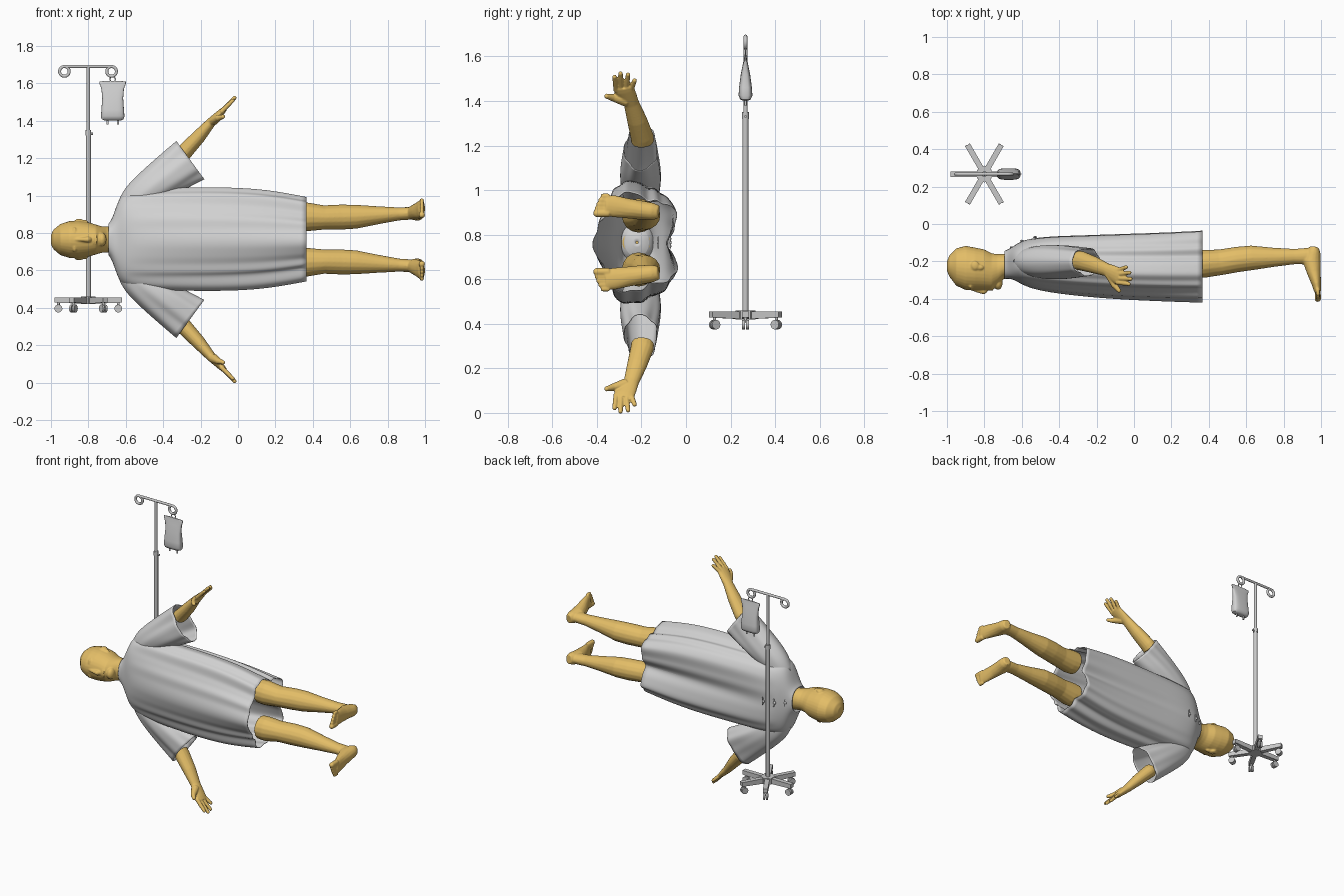
import bpy, bmesh
from math import sin, cos, pi, radians, exp
from mathutils import Vector, Matrix

if "Cube" in bpy.data.objects:
    bpy.data.objects.remove(bpy.data.objects["Cube"])

MID = 0.765          # height of the body's plane of symmetry


def material(name, rgb):
    m = bpy.data.materials.new(name)
    m.use_nodes = True
    m.diffuse_color = (*rgb, 1)
    m.node_tree.nodes["Principled BSDF"].inputs["Base Color"].default_value = (*rgb, 1)
    return m


SKIN = material("skin", (0.77, 0.51, 0.135))
CLOTH = material("cloth grey", (0.64, 0.64, 0.64))
METAL = material("metal grey", (0.58, 0.58, 0.58))


def finish(name, bm, mat, z=0.0):
    bmesh.ops.recalc_face_normals(bm, faces=bm.faces)
    me = bpy.data.meshes.new(name)
    bm.to_mesh(me)
    bm.free()
    me.shade_smooth()
    me.set_sharp_from_angle(angle=radians(40))
    me.materials.append(mat)
    ob = bpy.data.objects.new(name, me)
    bpy.context.collection.objects.link(ob)
    ob.location.z = z
    return ob


def power(v, p):
    return abs(v) ** p * (1 if v >= 0 else -1)


def loft(bm, rings, n=20, fold=None, caps=True, p=1.0):
    """Skin rings given as (centre, u axis, v axis); fold scales the radius."""
    rows = []
    for i, (c, u, v) in enumerate(rings):
        row = []
        for k in range(n):
            a = 2 * pi * k / n
            f = 1 + (fold(a, i / (len(rings) - 1)) if fold else 0)
            row.append(bm.verts.new(c + (u * power(cos(a), p) + v * power(sin(a), p)) * f))
        rows.append(row)
    for r, s in zip(rows, rows[1:]):
        for k in range(n):
            bm.faces.new((r[k], r[(k + 1) % n], s[(k + 1) % n], s[k]))
    if caps:
        bm.faces.new(rows[0])
        bm.faces.new(rows[-1])


def limb(bm, pts, ref=(0, 1, 0), n=16):
    """Tube along points (x, y, z, radius along ref, other radius)."""
    cs = [Vector(q[:3]) for q in pts]
    rings = []
    for i, q in enumerate(pts):
        t = (cs[min(i + 1, len(cs) - 1)] - cs[max(i - 1, 0)]).normalized()
        u = Vector(ref)
        u = (u - t * u.dot(t)).normalized()
        rings.append((cs[i], u * q[3], t.cross(u) * q[4]))
    loft(bm, rings, n)


def blob(bm, loc, size):
    bmesh.ops.create_icosphere(bm, subdivisions=3, radius=1,
                               matrix=Matrix.Translation(loc) @ Matrix.Diagonal((*size, 1)))


def digit(bm, a, b, r0, r1):
    limb(bm, [(*a, r0, r0), (*b, r1, r1)], ref=(0.3, 0.1, -0.9), n=10)
    blob(bm, b, (r1, r1, r1))


def flesh(name, bm, voxel, soften, mirror):
    """Fuse overlapping shapes into one smooth body part."""
    ob = finish(name, bm, SKIN, MID)
    m = ob.modifiers.new("fuse", 'REMESH')
    m.mode, m.voxel_size, m.use_smooth_shade = 'VOXEL', voxel, True
    s = ob.modifiers.new("soften", 'SMOOTH')
    s.factor, s.iterations = 0.5, soften
    if mirror:
        mirror_z(ob)


def mirror_z(ob):
    m = ob.modifiers.new("mirror", 'MIRROR')
    m.use_axis = (False, False, True)


# Head and neck
bm = bmesh.new()
head = [(-1.0, -.225, .025, .025), (-.987, -.225, .057, .052), (-.95, -.23, .1, .083),
        (-.90, -.235, .118, .099), (-.85, -.24, .114, .1), (-.80, -.245, .109, .092),
        (-.76, -.255, .098, .08), (-.73, -.245, .084, .071), (-.70, -.228, .068, .069),
        (-.67, -.22, .062, .07)]
loft(bm, [(Vector((x, y, 0)), Vector((0, ry, 0)), Vector((0, 0, rz))) for x, y, ry, rz in head], 32)
limb(bm, [(-.87, -.345, 0, .01, .01), (-.83, -.355, 0, .014, .011),
          (-.8, -.36, 0, .017, .016), (-.79, -.352, 0, .012, .013)])
blob(bm, (-.727, -.318, 0), (.024, .034, .038))
for dx in (-.007, .007):
    blob(bm, (-.765 + dx, -.347, 0), (.006, .011, .027))
for s in (-1, 1):
    blob(bm, (-.874, -.333, s * .036), (.012, .014, .03))
    blob(bm, (-.846, -.332, s * .036), (.008, .012, .016))
    blob(bm, (-.85, -.222, s * .1), (.022, .025, .011))
    blob(bm, (-.825, -.232, s * .096), (.022, .014, .01))
flesh("head", bm, 0.0045, 5, False)

# Arms and hands
bm = bmesh.new()
limb(bm, [(-.3, -.195, .455, .052, .044), (-.28, -.197, .475, .052, .043), (-.21, -.22, .55, .045, .037),
          (-.145, -.245, .625, .035, .026), (-.115, -.262, .655, .043, .022),
          (-.088, -.276, .682, .047, .018), (-.072, -.281, .698, .042, .014)])
for base, tip in zip((-.312, -.291, -.27, -.249),
                     ((-.028, -.321, .743), (-.018, -.294, .758), (-.024, -.26, .753), (-.042, -.231, .727))):
    digit(bm, (-.09, base, .682), tip, .0135, .0105)
digit(bm, (-.13, -.27, .635), (-.105, -.327, .65), .026, .017)
digit(bm, (-.105, -.327, .65), (-.08, -.356, .657), .017, .0115)
flesh("arms", bm, 0.004, 2, True)

# Legs and feet
bm = bmesh.new()
limb(bm, [(.32, -.213, .122, .074, .074), (.37, -.213, .121, .075, .077), (.46, -.205, .118, .069, .065),
          (.55, -.19, .12, .068, .067), (.63, -.181, .122, .066, .064), (.75, -.178, .13, .051, .048),
          (.86, -.174, .137, .041, .035), (.92, -.172, .14, .044, .034), (.97, -.168, .14, .04, .03)])
limb(bm, [(.965, -.123, .136, .024, .03), (.96, -.15, .139, .038, .039), (.95, -.2, .145, .048, .043),
          (.962, -.26, .153, .037, .045), (.975, -.32, .162, .025, .049),
          (.982, -.362, .167, .018, .046)], ref=(1, 0, 0))
for k, reach in enumerate((-.4, -.399, -.392, -.383, -.372)):
    r = .017 if k == 0 else .0115
    z = .131 + .0185 * k + (.004 if k else 0)
    digit(bm, (.982, -.345, z), (.983, reach, z), r, r)
flesh("legs", bm, 0.005, 3, True)


def cloth(name, bm, z):
    ob = finish(name, bm, CLOTH, z)
    sub = ob.modifiers.new("round", 'SUBSURF')
    sub.levels = sub.render_levels = 2
    thick = ob.modifiers.new("thickness", 'SOLIDIFY')
    thick.thickness = 0.003
    return ob


# Gown body turned in at the collar, pleats deepening toward the hem
bm = bmesh.new()
gown = [(-.655, -.22, .005, .005), (-.665, -.22, .058, .066), (-.7, -.221, .073, .08),
        (-.685, -.217, .076, .09), (-.668, -.213, .08, .125), (-.65, -.209, .087, .18),
        (-.63, -.207, .098, .225), (-.6, -.206, .116, .25), (-.55, -.206, .135, .262),
        (-.45, -.209, .15, .268), (-.3, -.215, .16, .27), (-.1, -.219, .17, .27), (.1, -.22, .176, .26),
        (.25, -.219, .18, .237), (.365, -.217, .183, .214)]


def pleats(a, t):
    t = max(0, t - .5) / .5
    split = exp(-((a - pi) / .17) ** 2)
    return t ** .7 * (.085 * cos(5 * a) + .03 * cos(12 * a + 1) + .018 * cos(19 * a) - .22 * split)


loft(bm, [(Vector((x, y, 0)), Vector((0, -ry, 0)), Vector((0, 0, rz))) for x, y, ry, rz in gown],
     80, pleats, caps=False, p=.85)
cloth("gown", bm, MID)

# Wide open sleeves, from upper and lower edge points
bm = bmesh.new()
edges = [(-.645, .19, -.45, .18, .075), (-.612, .275, -.34, .24, .092), (-.50, .38, -.27, .275, .092),
         (-.41, .459, -.22, .302, .082), (-.33, .527, -.18, .322, .074)]
rings = []
for ux, uz, lx, lz, ry in edges:
    u, l = Vector((ux, -.2, uz)), Vector((lx, -.205, lz))
    rings.append(((u + l) / 2, (u - l) / 2, Vector((0, ry, 0))))
loft(bm, rings, 48, lambda a, t: t * sin(a) ** 2 * (.08 * cos(5 * a + 2.5) + .05 * cos(9 * a)),
     caps=False)
mirror_z(cloth("sleeves", bm, MID))

# Back ties
bm = bmesh.new()
for x, y in ((-.655, -.125), (-.6, -.09), (-.53, -.07)):
    blob(bm, (x, y, 0), (.009, .006, .01))
    for s in (-1, 1):
        blob(bm, (x + .006, y, s * .016), (.005, .004, .012))
finish("gown_ties", bm, CLOTH, MID)

# Drip stand
PX, PY = -0.8, 0.267


def rod(bm, loc, r, h, rot=Matrix.Identity(4), n=20):
    bmesh.ops.create_cone(bm, cap_ends=True, segments=n, radius1=r, radius2=r, depth=h,
                          matrix=Matrix.Translation(loc) @ rot)


bm = bmesh.new()
rod(bm, (PX, PY, .89), .013, .9)
rod(bm, (PX, PY, 1.51), .0095, .36)
rod(bm, (PX, PY, 1.335), .015, .03)
rod(bm, (PX + .015, PY, 1.33), .006, .02, Matrix.Rotation(pi / 2, 4, 'Y'))
finish("stand_pole", bm, METAL)

# Six-legged base with casters
bm = bmesh.new()
rod(bm, (PX, PY, .44), .045, .04, n=6)
for k in range(6):
    turn = Matrix.Translation((PX, PY, 0)) @ Matrix.Rotation(k * pi / 3, 4, 'Z')
    box = bmesh.ops.create_cube(bm, size=1, matrix=Matrix.Translation((.09, 0, .438))
                                @ Matrix.Diagonal((.18, .03, .036, 1)))["verts"]
    for v in box:
        if v.co.x > .1 and v.co.z < .43:
            v.co.z += .008
    bmesh.ops.transform(bm, matrix=turn, verts=box)
    rod(bm, turn @ Vector((.16, 0, .418)), .007, .03)
    for s in (-1, 1):
        rod(bm, turn @ Vector((.16, s * .009, .396)), .021, .012,
            Matrix.Rotation(k * pi / 3, 4, 'Z') @ Matrix.Rotation(pi / 2, 4, 'X'))
finish("stand_base", bm, METAL)


def wire(name, pts, r, cyclic=False):
    cu = bpy.data.curves.new(name, 'CURVE')
    cu.dimensions, cu.bevel_depth, cu.bevel_resolution, cu.use_fill_caps = '3D', r, 3, True
    sp = cu.splines.new('POLY')
    sp.points.add(len(pts) - 1)
    for q, co in zip(sp.points, pts):
        q.co = (*co, 1)
    sp.use_cyclic_u = cyclic
    sp.use_smooth = True
    cu.materials.append(METAL)
    bpy.context.collection.objects.link(bpy.data.objects.new(name, cu))


# Top bar curling into a hook at each end
curl = [radians(90 + 20 * k) for k in range(18)]
left = [(-.928 + .026 * cos(a), PY, 1.664 + .026 * sin(a)) for a in curl]
right = [(-.676 - .026 * cos(a), PY, 1.664 + .026 * sin(a)) for a in curl]
wire("stand_hooks", left[::-1] + right, .0085)

# Fluid bag
BX = -0.67
bm = bmesh.new()
bag = [(1.402, .045, .014), (1.408, .058, .024), (1.425, .063, .031), (1.46, .06, .029), (1.52, .056, .021),
       (1.57, .06, .011), (1.597, .07, .005), (1.61, .07, .003), (1.612, .045, .003)]
loft(bm, [(Vector((BX, PY, z)), Vector((rx, 0, 0)), Vector((0, ry, 0))) for z, rx, ry in bag], 32, p=.6)
for dx in (-.028, .028):
    rod(bm, (BX + dx, PY, 1.395), .006, .03, n=12)
finish("fluid_bag", bm, CLOTH)
wire("bag_ring", [(BX + .014 * cos(k * pi / 8), PY, 1.622 + .016 * sin(k * pi / 8)) for k in range(16)], .003, True)
